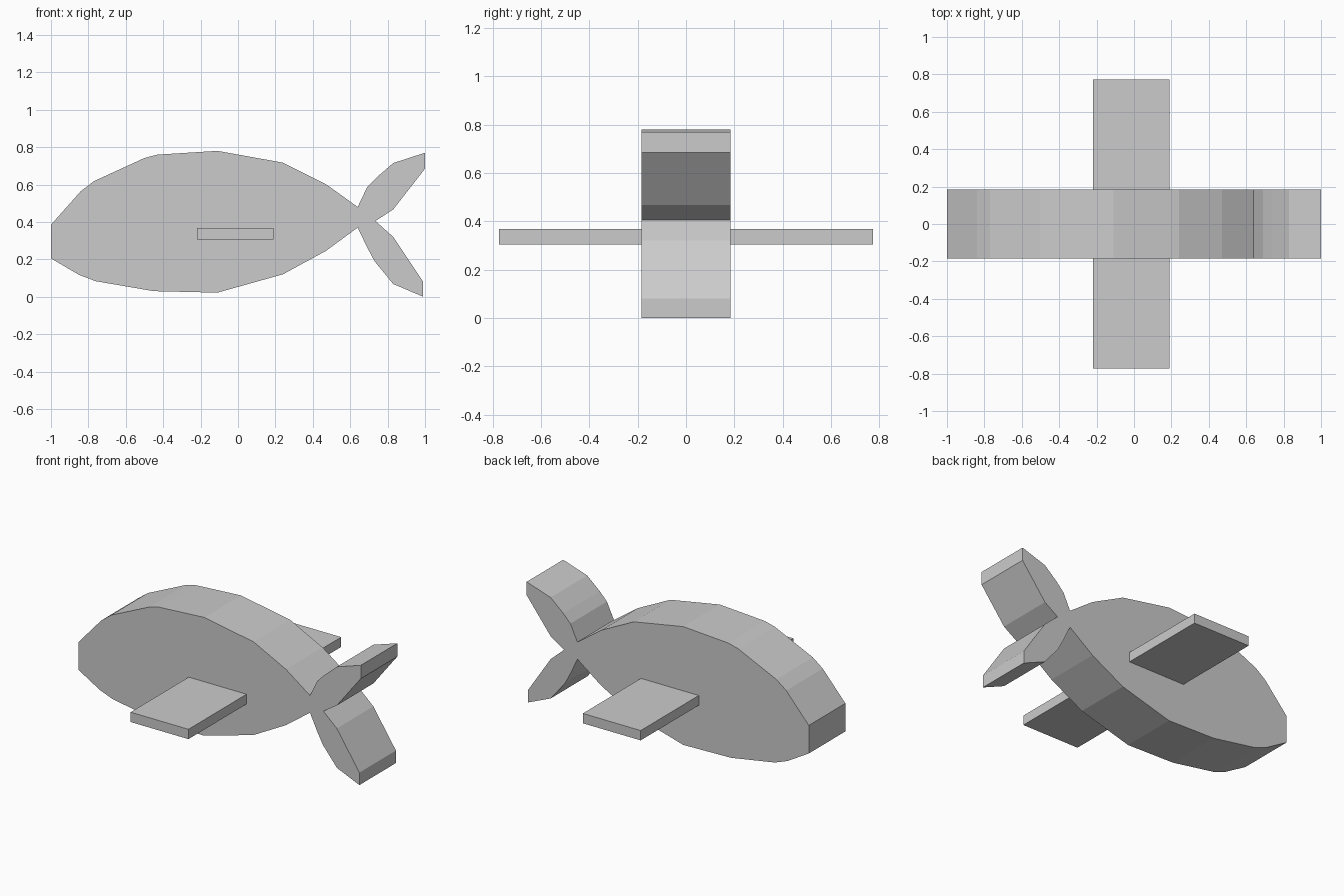
import bpy
import bmesh

if "Cube" in bpy.data.objects:
    bpy.data.objects.remove(bpy.data.objects["Cube"])


def extrude_profile(name, profile, y0, y1):
    """Extrude an x/z outline along y into a closed flat-shaded solid."""
    bm = bmesh.new()
    face = bm.faces.new([bm.verts.new((x, y0, z)) for x, z in profile])
    ext = bmesh.ops.extrude_face_region(bm, geom=[face], use_keep_orig=True)
    verts = [g for g in ext["geom"] if isinstance(g, bmesh.types.BMVert)]
    bmesh.ops.translate(bm, verts=verts, vec=(0, y1 - y0, 0))
    bmesh.ops.recalc_face_normals(bm, faces=bm.faces)
    mesh = bpy.data.meshes.new(name)
    bm.to_mesh(mesh)
    bm.free()
    obj = bpy.data.objects.new(name, mesh)
    bpy.context.collection.objects.link(obj)
    return obj


HALF = 0.185

# Body and forked tail share one continuous outline
back = [(-1, 0.385), (-0.84, 0.565), (-0.77, 0.618), (-0.5, 0.742),
        (-0.43, 0.76), (-0.11, 0.78), (0.24, 0.717), (0.47, 0.602), (0.64, 0.48)]
tail = [(0.69, 0.585), (0.74, 0.637), (0.83, 0.715), (1, 0.77), (1, 0.685),
        (0.83, 0.467), (0.735, 0.405), (0.83, 0.32), (0.99, 0.08), (0.99, 0),
        (0.83, 0.068), (0.73, 0.19), (0.69, 0.265)]
belly = [(0.64, 0.37), (0.47, 0.245), (0.24, 0.12), (-0.11, 0.022),
         (-0.45, 0.03), (-0.76, 0.083), (-0.85, 0.117), (-1, 0.205)]
extrude_profile("fish_body", back + tail + belly, -HALF, HALF)

# Flat side fins
fin = [(-0.22, 0.305), (0.19, 0.305), (0.19, 0.368), (-0.22, 0.368)]
for side, sign in (("front", -1), ("back", 1)):
    extrude_profile(side + "_fin", fin, sign * (HALF - 0.01), sign * 0.773)
